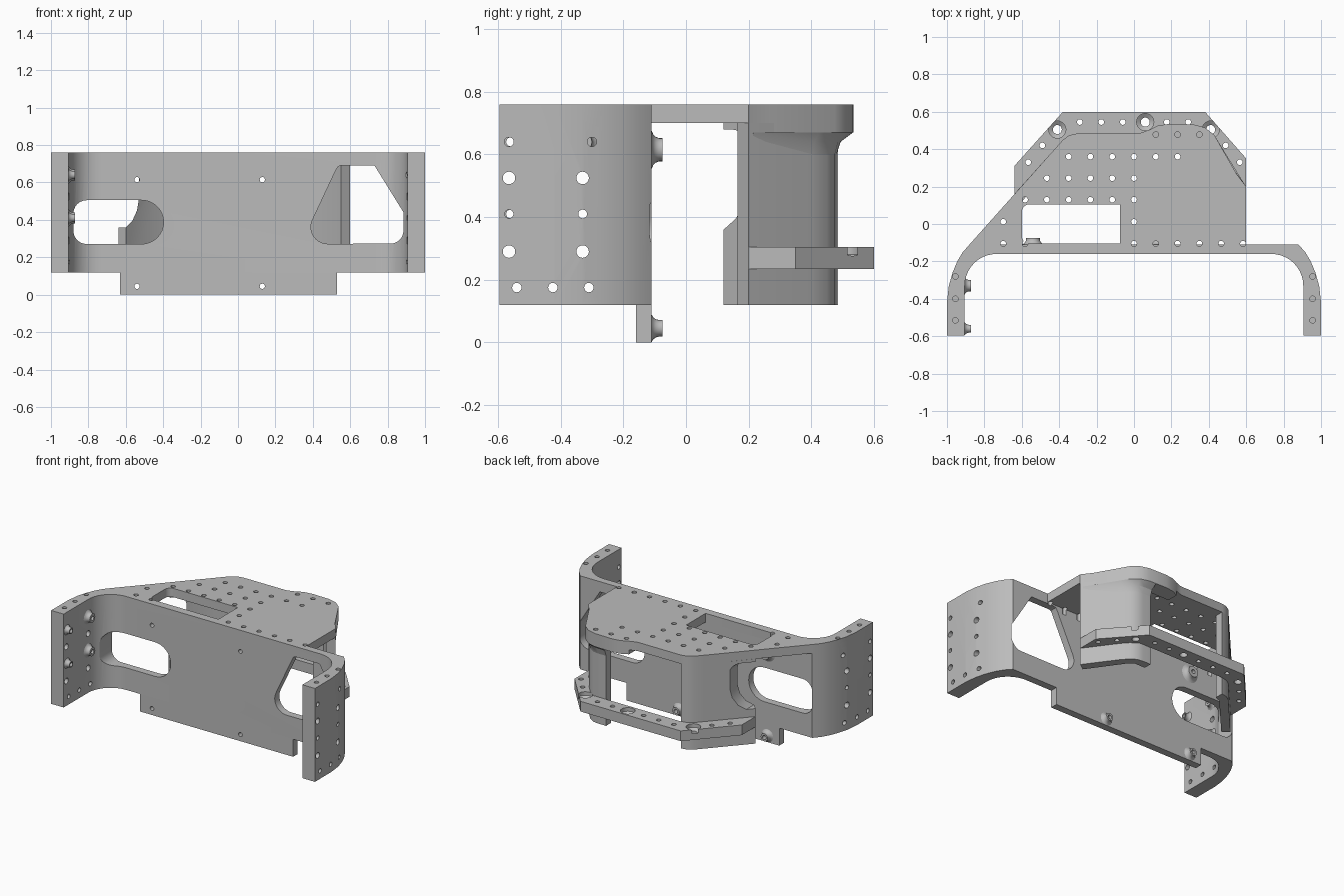
import bpy, bmesh
from math import radians, cos, sin, pi
from mathutils import Vector

cube = bpy.data.objects.get("Cube")
if cube:
    bpy.data.objects.remove(cube, do_unlink=True)

grey = bpy.data.materials.new("light_grey")
grey.use_nodes = True
GREY = (0.5, 0.5, 0.5, 1)
grey.diffuse_color = GREY
grey.node_tree.nodes["Principled BSDF"].inputs["Base Color"].default_value = GREY

AXES = {"x": lambda u, v, w: Vector((w, u, v)),
        "y": lambda u, v, w: Vector((u, w, v)),
        "z": lambda u, v, w: Vector((u, v, w))}


def loft(bm, rings, axis="z"):
    """Closed solid through matching outlines, each given as (points, level)."""
    vs = [[bm.verts.new(AXES[axis](u, v, w)) for u, v in pts] for pts, w in rings]
    n = len(vs[0])
    bm.faces.new(vs[0])
    bm.faces.new(vs[-1])
    for a, b in zip(vs, vs[1:]):
        for i in range(n):
            j = (i + 1) % n
            bm.faces.new((a[i], a[j], b[j], b[i]))


def arc(cx, cy, r, a0, a1, n=10):
    return [(cx + r * cos(radians(a0 + (a1 - a0) * i / n)),
             cy + r * sin(radians(a0 + (a1 - a0) * i / n))) for i in range(n + 1)]


def circle(u, v, r, n=20):
    return [(u + r * cos(2 * pi * i / n), v + r * sin(2 * pi * i / n)) for i in range(n)]


def make(name, solids):
    """solids: list of (rings, axis)."""
    bm = bmesh.new()
    for rings, axis in solids:
        loft(bm, rings, axis)
    bmesh.ops.recalc_face_normals(bm, faces=bm.faces)
    me = bpy.data.meshes.new(name)
    bm.to_mesh(me)
    bm.free()
    ob = bpy.data.objects.new(name, me)
    bpy.context.collection.objects.link(ob)
    me.materials.append(grey)
    return ob


def prism(name, pts, lo, hi, axis="z"):
    return make(name, [([(pts, lo), (pts, hi)], axis)])


def hole(u, v, r, lo, hi, axis):
    c = circle(u, v, r)
    return ([(c, lo), (c, hi)], axis)


def boolean(ob, tools, operation="DIFFERENCE"):
    for t in tools:
        m = ob.modifiers.new("cut", "BOOLEAN")
        m.operation, m.object, m.solver = operation, t, "EXACT"
    bpy.context.view_layer.update()
    dg = bpy.context.evaluated_depsgraph_get()
    me = bpy.data.meshes.new_from_object(ob.evaluated_get(dg))
    ob.modifiers.clear()
    ob.data = me


def mirror(pts):
    return [(-x, y) for x, y in reversed(pts)]


# Cutters
pitch = 0.1165
rows = {0.36: range(-3, 3), 0.245: range(-4, 1), 0.13: range(-5, 1),
        0.012: (-6, 0), -0.105: (-6, -5, 0, 1, 2, 3, 4, 5), 0.478: (1, 2, 3)}
top_holes = [(k * pitch, y) for y, ks in rows.items() for k in ks]
top_holes += [(s * 0.955, y) for s in (-1, 1) for y in (-0.28, -0.4, -0.515)]
cut_top = make("top_hole_cutter", [hole(x, y, 0.015, 0.66, 0.8, "z") for x, y in top_holes])

side_holes = [(-0.565, 0.64, 0.015), (-0.3, 0.64, 0.015), (-0.565, 0.525, 0.02),
              (-0.33, 0.525, 0.02), (-0.565, 0.41, 0.014), (-0.33, 0.41, 0.014),
              (-0.565, 0.29, 0.02), (-0.33, 0.29, 0.02)]
side_holes += [(y, 0.175, 0.015) for y in (-0.54, -0.425, -0.31)]
cut_side = make("side_hole_cutter",
                [hole(y, z, r, s * 0.8, s * 1.1, "x") for s in (-1, 1) for y, z, r in side_holes])

boss_spots = [(x, z) for x in (-0.54, 0.13) for z in (0.045, 0.615)]
cut_screw = make("screw_hole_cutter", [hole(x, z, 0.014, -0.3, 0, "y") for x, z in boss_spots])

slot = (arc(-0.515, 0.388, 0.117, -90, 90, 16) + arc(-0.81, 0.435, 0.07, 90, 180, 6)
        + arc(-0.81, 0.341, 0.07, 180, 270, 6))
window = ([(0.55, 0.69), (0.73, 0.69), (0.885, 0.44)] + arc(0.815, 0.343, 0.07, 0, -90, 6)
          + arc(0.48, 0.362, 0.09, 270, 155, 10) + [(0.525, 0.67), (0.535, 0.685)])
cut_windows = make("window_cutter", [([(p, -0.5), (p, 0.1)], "y") for p in (slot, window)])

# Front wall with curved side wings and a lower tab
half = ([(0.88, -0.11), (0.915, -0.15), (0.945, -0.2), (0.97, -0.26), (0.99, -0.33),
         (1, -0.42), (1, -0.595), (0.905, -0.595)] + arc(0.735, -0.33, 0.17, 0, 90))
wall = prism("front_wall", half + mirror(half), 0.12, 0.76)
tab = prism("lower_tab", [(-0.63, 0), (0.53, 0), (0.53, 0.12), (-0.63, 0.12)], -0.16, -0.11, "y")
boolean(wall, [cut_windows, cut_top, cut_side, cut_screw])
boolean(tab, [cut_screw])

# Top plate with rectangular opening
back_edge = [(-0.42, 0.405), (-0.38, 0.45), (-0.345, 0.475), (-0.3, 0.485), (0.03, 0.485)]
lip_edge = [(0.08, 0.503), (0.13, 0.527), (0.19, 0.535), (0.32, 0.532), (0.38, 0.515),
            (0.43, 0.475), (0.55, 0.265), (0.6, 0.2)]
plate = prism("top_plate", [(-0.88, -0.11)] + back_edge + lip_edge + [(0.6, -0.11)], 0.70, 0.76)
opening = (arc(-0.56, 0.065, 0.04, 90, 180, 5) + arc(-0.56, -0.065, 0.04, 180, 270, 5)
           + [(-0.075, -0.105), (-0.075, 0.105)])
cut_opening = prism("opening_cutter", opening, 0.6, 0.9)
boolean(plate, [cut_opening, cut_top])

# Thick rear lip and the flare that blends it into the rear wall
prism("rear_lip", lip_edge + [(0.55, 0.165), (0.37, 0.425), (0.08, 0.425)], 0.67, 0.70)
outer = [(0.27, 0.48), (0.33, 0.48), (0.37, 0.475), (0.41, 0.45), (0.45, 0.405), (0.59, 0.21)]
flared = [(0.27, 0.533), (0.32, 0.532), (0.38, 0.515), (0.43, 0.475), (0.46, 0.425), (0.59, 0.215)]
middle = [((a + 3 * c) / 4, (b + 3 * d) / 4) for (c, d), (a, b) in zip(outer, flared)]
core = [(0.54, 0.2), (0.38, 0.43), (0.27, 0.44)]
make("lip_flare", [([(outer + core, 0.6), (middle + core, 0.64), (flared + core, 0.67)], "z")])

# Rear walls hanging from the plate
prism("rear_left_wall", [(0.6, 0.2)] + outer[::-1][1:]
      + [(0.27, 0.425), (0.35, 0.425), (0.38, 0.405), (0.55, 0.165)], 0.12, 0.70)
diagonal = prism("rear_right_wall", [(-0.64, 0.16)] + back_edge[:4]
                 + [(-0.3, 0.425), (-0.34, 0.41), (-0.6, 0.12)], 0.12, 0.70)
relief = ([(-0.8, 0.36), (-0.6, 0.36), (-0.565, 0.395), (-0.54, 0.45), (-0.53, 0.51)]
          + arc(-0.58, 0.63, 0.05, 0, 90, 6) + [(-0.8, 0.68)])
cut_relief = prism("relief_cutter", relief, 0, 0.6, "y")
boolean(diagonal, [cut_relief])

# Rear bumper bar
bar_outline = [(-0.64, 0.16), (-0.64, 0.31), (-0.38, 0.6), (0.38, 0.6), (0.6, 0.35), (0.6, 0.2),
               (0.45, 0.405), (0.41, 0.45), (0.36, 0.485), (-0.3, 0.485), (-0.345, 0.475), (-0.42, 0.405)]
bar = prism("rear_bar", bar_outline, 0.235, 0.305)
small = [(x, 0.545) for x in (-0.29, -0.175, -0.06, 0.175, 0.29)]
small += [(s * x, y) for s in (-1, 1) for x, y in ((0.49, 0.42), (0.565, 0.33))]
large = [(-0.41, 0.505), (0.06, 0.545), (0.41, 0.505)]
cut_bar = make("bar_hole_cutter", [hole(x, y, 0.015, 0.2, 0.4, "z") for x, y in small]
               + [([(circle(x, y, 0.024), 0.2), (circle(x, y, 0.024), 0.265),
                    (circle(x, y, 0.046), 0.28), (circle(x, y, 0.046), 0.4)], "z")
                  for x, y in large])
boolean(bar, [cut_bar])


# Flared screw bosses with a bore
def boss(name, u, v, base, top, axis, wide):
    steps = [(0, 1), (0.15, 0.8), (0.4, 0.66), (0.7, 0.6), (1, 0.6)]
    rings = [(circle(u, v, wide * k), base + (top - base) * t) for t, k in steps]
    ob = make(name, [(rings, axis)])
    bore = make("bore_cutter", [hole(u, v, 0.014, base - 0.05, top + 0.05, axis)]
                if top > base else [hole(u, v, 0.014, top - 0.05, base + 0.05, axis)])
    boolean(ob, [bore])
    bpy.data.objects.remove(bore)


for x, z in boss_spots:
    boss("wall_boss", x, z, -0.11, -0.075, "y", 0.044 if z < 0.1 else 0.062)
for y in (-0.56, -0.33):
    for z in (0.41, 0.64):
        boss("wing_boss", y, z, -0.906, -0.872, "x", 0.035 if y < -0.5 else 0.05)

# Remove cutters, shade the curved faces smooth
for ob in list(bpy.context.collection.objects):
    if ob.name.endswith("cutter"):
        bpy.data.objects.remove(ob)
    elif ob.type == "MESH" and ob.data.materials and ob.data.materials[0] == grey:
        ob.data.shade_smooth()
        ob.data.set_sharp_from_angle(angle=radians(30))
